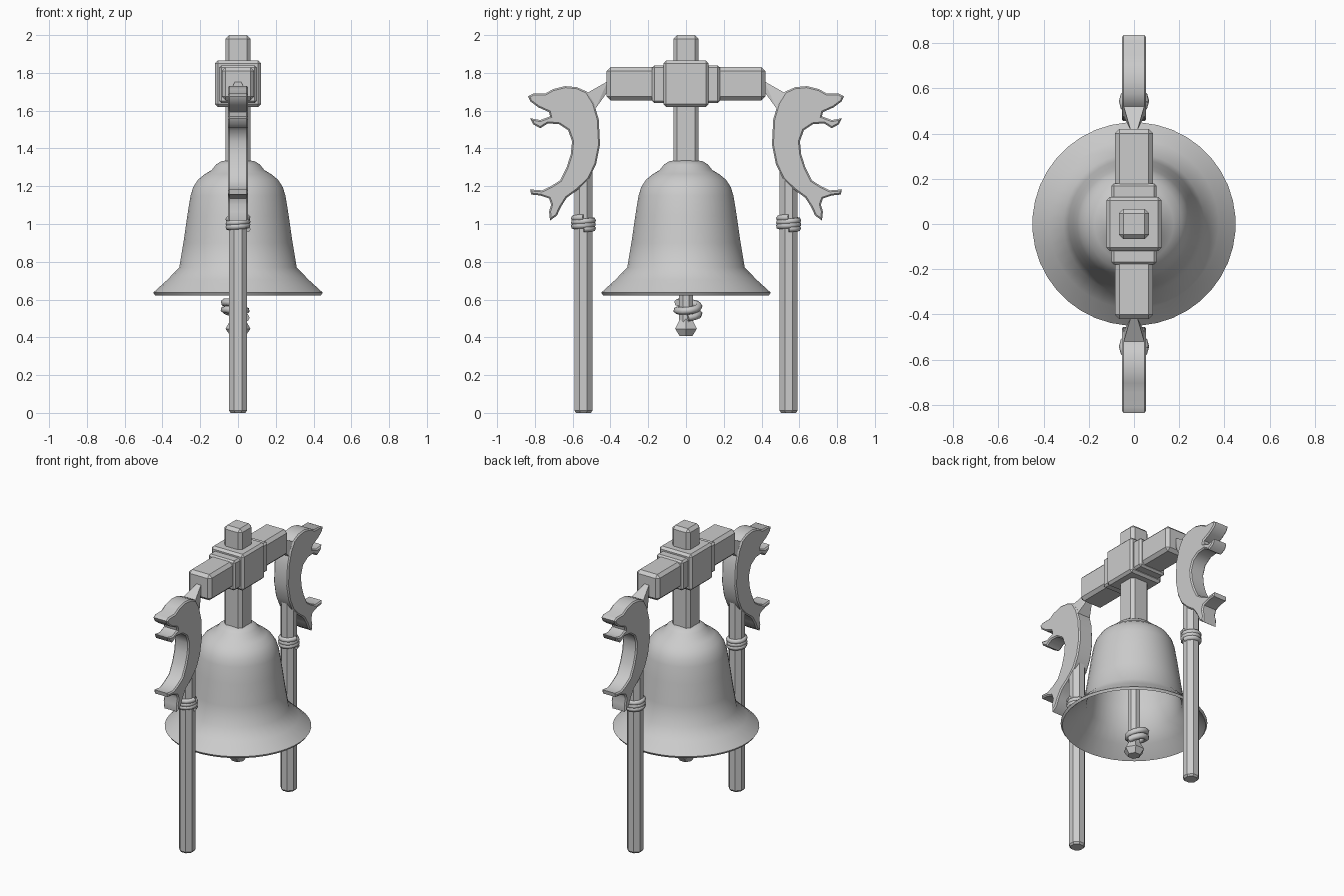
import bpy, bmesh
from math import sin, cos, pi, radians
from mathutils import Matrix, Vector

if "Cube" in bpy.data.objects:
    bpy.data.objects.remove(bpy.data.objects["Cube"])


def finish(name, bm, smooth=None):
    bmesh.ops.recalc_face_normals(bm, faces=bm.faces[:])
    me = bpy.data.meshes.new(name)
    bm.to_mesh(me)
    bm.free()
    ob = bpy.data.objects.new(name, me)
    bpy.context.collection.objects.link(ob)
    if smooth:
        bpy.ops.object.select_all(action='DESELECT')
        ob.select_set(True)
        bpy.context.view_layer.objects.active = ob
        bpy.ops.object.shade_smooth_by_angle(angle=radians(smooth))
    return ob


def box(name, lo, hi, bevel):
    bm = bmesh.new()
    lo, hi = Vector(lo), Vector(hi)
    bmesh.ops.create_cube(bm, size=1, matrix=Matrix.Translation((lo + hi) / 2)
                          @ Matrix.Diagonal((*(hi - lo), 1)))
    bmesh.ops.bevel(bm, geom=bm.edges[:], offset=bevel, segments=1, affect='EDGES')
    return finish(name, bm)


def lathe(name, profile, sides, y=0, smooth=None, phase=0.5):
    """Revolve an (r, z) profile round a vertical axis; end caps are filled."""
    bm = bmesh.new()
    rings = []
    for r, z in profile:
        rings.append([bm.verts.new((r * cos(2 * pi * (i + phase) / sides),
                                    y + r * sin(2 * pi * (i + phase) / sides), z))
                      for i in range(sides)])
    for a, b in zip(rings, rings[1:]):
        for i in range(sides):
            j = (i + 1) % sides
            bm.faces.new((a[i], a[j], b[j], b[i]))
    bm.faces.new(rings[0])
    bm.faces.new(rings[-1])
    return finish(name, bm, smooth)


def coil(name, x, y, z0, z1, radius, thick, turns, tilt=0):
    cu = bpy.data.curves.new(name, 'CURVE')
    cu.dimensions = '3D'
    cu.bevel_depth = thick
    cu.bevel_resolution = 1
    cu.use_fill_caps = True
    n = int(turns * 12)
    sp = cu.splines.new('POLY')
    sp.points.add(n)
    for i, p in enumerate(sp.points):
        a = 2 * pi * turns * i / n
        p.co = (x + radius * cos(a), y + radius * sin(a),
                z0 + (z1 - z0) * i / n + tilt * cos(a), 1)
    ob = bpy.data.objects.new(name, cu)
    bpy.context.collection.objects.link(ob)


# Cross beam, hub and hanger
box("cross_beam", (-.085, -.42, 1.655), (.085, .42, 1.83), .02)
box("beam_collar", (-.1, -.18, 1.64), (.1, .18, 1.84), .012)
box("beam_hub", (-.122, -.12, 1.62), (.122, .12, 1.865), .015)
box("hanger_post", (-.067, -.067, 1.28), (.067, .067, 2.0), .02)

# Bell: outer skin from crown to rim, then back up the inside
lathe("bell", [(.06, 1.337), (.09, 1.332), (.118, 1.313), (.14, 1.285), (.175, 1.265),
               (.212, 1.235), (.238, 1.195), (.252, 1.15), (.27, 1.04), (.29, .9),
               (.312, .77), (.375, .705), (.45, .637), (.44, .622),
               (.43, .63), (.36, .695), (.292, .77), (.27, .9), (.25, 1.04),
               (.225, 1.16), (.17, 1.235), (.06, 1.27)], 40, smooth=40)

# Clapper
lathe("clapper_rod", [(.04, .47), (.04, 1.3)], 8)
lathe("clapper_knob", [(.04, .408), (.066, .445), (.03, .51)], 6, phase=0)
coil("clapper_cord", -.015, .01, .515, .58, .058, .02, 1.7, -.012)

# Leaping fish outline (distance out from the centre, height)
fish = [(.836, 1.676), (.81, 1.69), (.746, 1.69), (.704, 1.714), (.64, 1.73), (.577, 1.724),
        (.524, 1.70), (.487, 1.64), (.462, 1.554), (.455, 1.42), (.476, 1.316),
        (.513, 1.24), (.571, 1.183), (.63, 1.14), (.661, 1.093), (.683, 1.045),
        (.72, 1.018), (.725, 1.066), (.714, 1.103), (.725, 1.135), (.772, 1.151),
        (.82, 1.156), (.825, 1.183), (.762, 1.178), (.715, 1.2), (.667, 1.231),
        (.632, 1.30), (.61, 1.369), (.603, 1.438), (.624, 1.496), (.672, 1.528),
        (.73, 1.533), (.772, 1.507), (.81, 1.528), (.825, 1.56), (.772, 1.55),
        (.72, 1.57), (.725, 1.592), (.783, 1.618), (.825, 1.65)]

for side, s in (("left", -1), ("right", 1)):
    # Support pole with its rope binding
    lathe(side + "_pole", [(.042, 0), (.052, .012), (.052, 1.3)], 8, y=.543 * s)
    coil(side + "_pole_binding", 0, .543 * s, .972, 1.035, .05, .017, 3)

    # Fish body
    bm = bmesh.new()
    face = bm.faces.new([bm.verts.new((-.054, s * y, z)) for y, z in fish])
    ext = bmesh.ops.extrude_face_region(bm, geom=[face], use_keep_orig=True)
    bmesh.ops.translate(bm, vec=(.108, 0, 0),
                        verts=[v for v in ext["geom"] if isinstance(v, bmesh.types.BMVert)])
    bmesh.ops.recalc_face_normals(bm, faces=bm.faces[:])
    rim = [e for e in bm.edges if abs(e.verts[0].co.x - e.verts[1].co.x) < .01]
    bmesh.ops.bevel(bm, geom=rim, offset=.008, segments=1, affect='EDGES', clamp_overlap=True)
    finish(side + "_fish", bm, 40)

    # Tapered back fin joining the beam
    bm = bmesh.new()
    for y, z, w in ((.53, 1.69, .048), (.48, 1.61, .048), (.415, 1.755, .015), (.415, 1.70, .015)):
        for x in (-w, w):
            bm.verts.new((x, s * y, z))
    bmesh.ops.convex_hull(bm, input=bm.verts[:])
    finish(side + "_fish_fin", bm)
